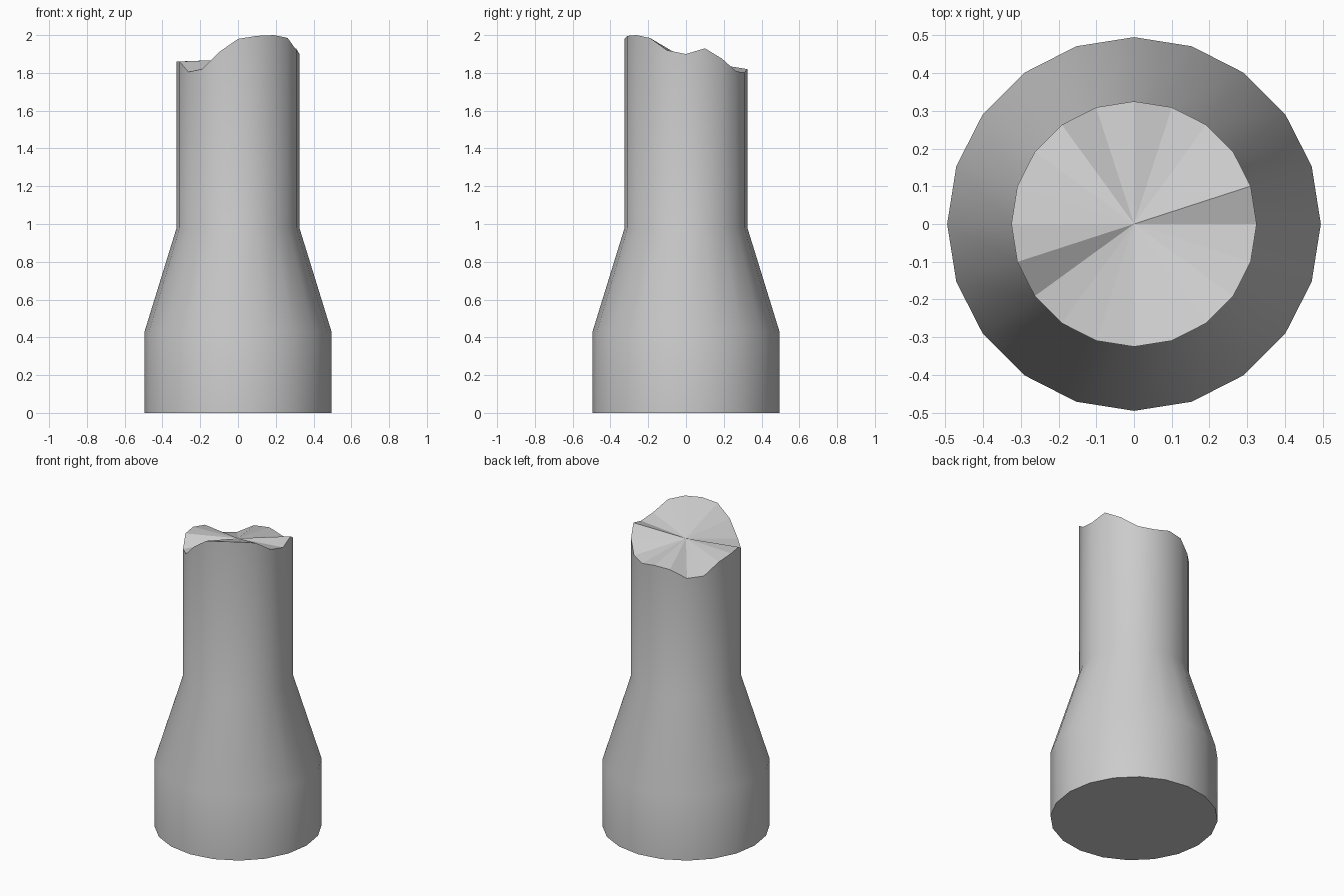
import bpy, bmesh, math

if "Cube" in bpy.data.objects:
    bpy.data.objects.remove(bpy.data.objects["Cube"])

SIDES = 20
# profile of the stump: (radius, height)
PROFILE = [(0.495, 0.0), (0.495, 0.43), (0.325, 0.98)]
# uneven broken rim, heights counter-clockwise from +x
RIM = [1.90, 1.93, 1.875, 1.81, 1.80, 1.82, 1.813, 1.762, 1.77, 1.84,
       1.86, 1.86, 1.805, 1.82, 1.91, 1.98, 1.996, 2.0, 1.985, 1.92]


def ring(bm, radius, heights):
    return [bm.verts.new((radius * math.cos(2 * math.pi * i / SIDES),
                          radius * math.sin(2 * math.pi * i / SIDES), h))
            for i, h in enumerate(heights)]


bm = bmesh.new()
rings = [ring(bm, r, [z] * SIDES) for r, z in PROFILE]
rings.append(ring(bm, 0.325, RIM))

# side walls
for a, b in zip(rings, rings[1:]):
    for i in range(SIDES):
        j = (i + 1) % SIDES
        bm.faces.new((a[i], a[j], b[j], b[i]))

# flat base and jagged broken top
bm.faces.new(rings[0][::-1])
centre = bm.verts.new((0, 0, 1.872))
for i in range(SIDES):
    bm.faces.new((rings[-1][i], rings[-1][(i + 1) % SIDES], centre))

mesh = bpy.data.meshes.new("broken_column")
bm.to_mesh(mesh)
bm.free()
column = bpy.data.objects.new("broken_column", mesh)
bpy.context.collection.objects.link(column)

# smooth round sides, crisp rims
bpy.context.view_layer.objects.active = column
column.select_set(True)
bpy.ops.object.shade_smooth_by_angle(angle=math.radians(30))
# keep the broken top faceted
for p in mesh.polygons:
    if len(p.vertices) == 3:
        p.use_smooth = False
